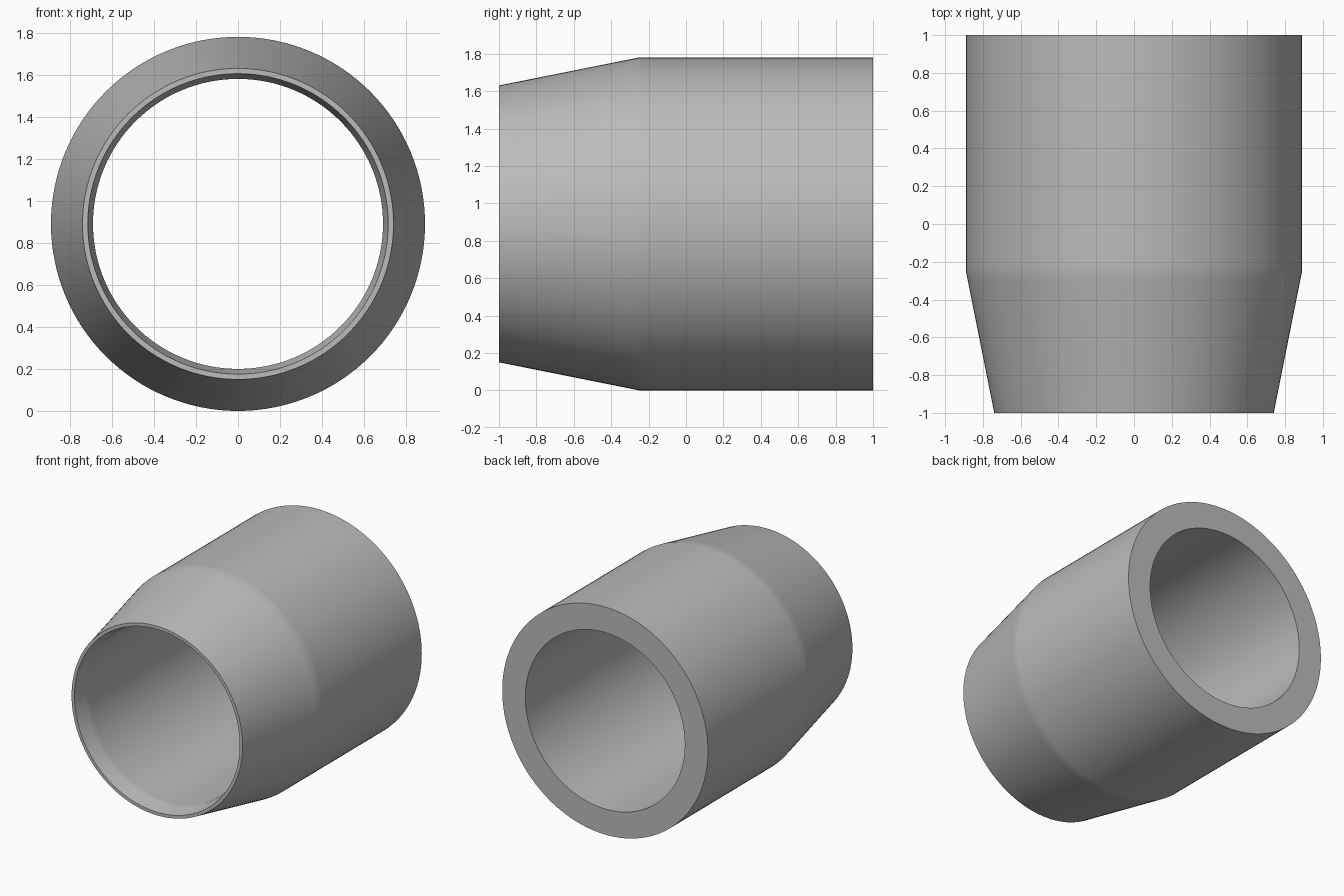
import bpy
import bmesh
import math

SEGMENTS = 128
AXIS_Z = 0.89

cube = bpy.data.objects.get("Cube")
if cube:
    bpy.data.objects.remove(cube, do_unlink=True)

# Plain grey metal
grey = bpy.data.materials.new("grey_metal")
grey.use_nodes = True
colour = (0.5, 0.5, 0.5, 1)
grey.diffuse_color = colour
grey.node_tree.nodes["Principled BSDF"].inputs["Base Color"].default_value = colour

# Closed wall section as (radius, y): tapered outside, straight bore, flared mouth
section = [
    (0.74, -1), (0.88, -0.3), (0.89, -0.25), (0.89, -0.22), (0.89, 1),
    (0.69, 1), (0.69, -0.85), (0.69, -0.875), (0.695, -0.9), (0.715, -1),
]

# Revolve the section around the y axis
bm = bmesh.new()
rings = []
for i in range(SEGMENTS):
    a = math.tau * i / SEGMENTS
    rings.append([bm.verts.new((r * math.cos(a), y, r * math.sin(a))) for r, y in section])
for i, ring in enumerate(rings):
    following = rings[(i + 1) % SEGMENTS]
    for j in range(len(section)):
        k = (j + 1) % len(section)
        bm.faces.new((ring[j], ring[k], following[k], following[j]))
bmesh.ops.recalc_face_normals(bm, faces=bm.faces)

mesh = bpy.data.meshes.new("tapered_sleeve")
bm.to_mesh(mesh)
bm.free()
mesh.materials.append(grey)
sleeve = bpy.data.objects.new("tapered_sleeve", mesh)
sleeve.location.z = AXIS_Z
bpy.context.collection.objects.link(sleeve)

# Smooth walls, sharp rims
bpy.ops.object.select_all(action="DESELECT")
sleeve.select_set(True)
bpy.context.view_layer.objects.active = sleeve
bpy.ops.object.shade_smooth_by_angle(angle=math.radians(30))
